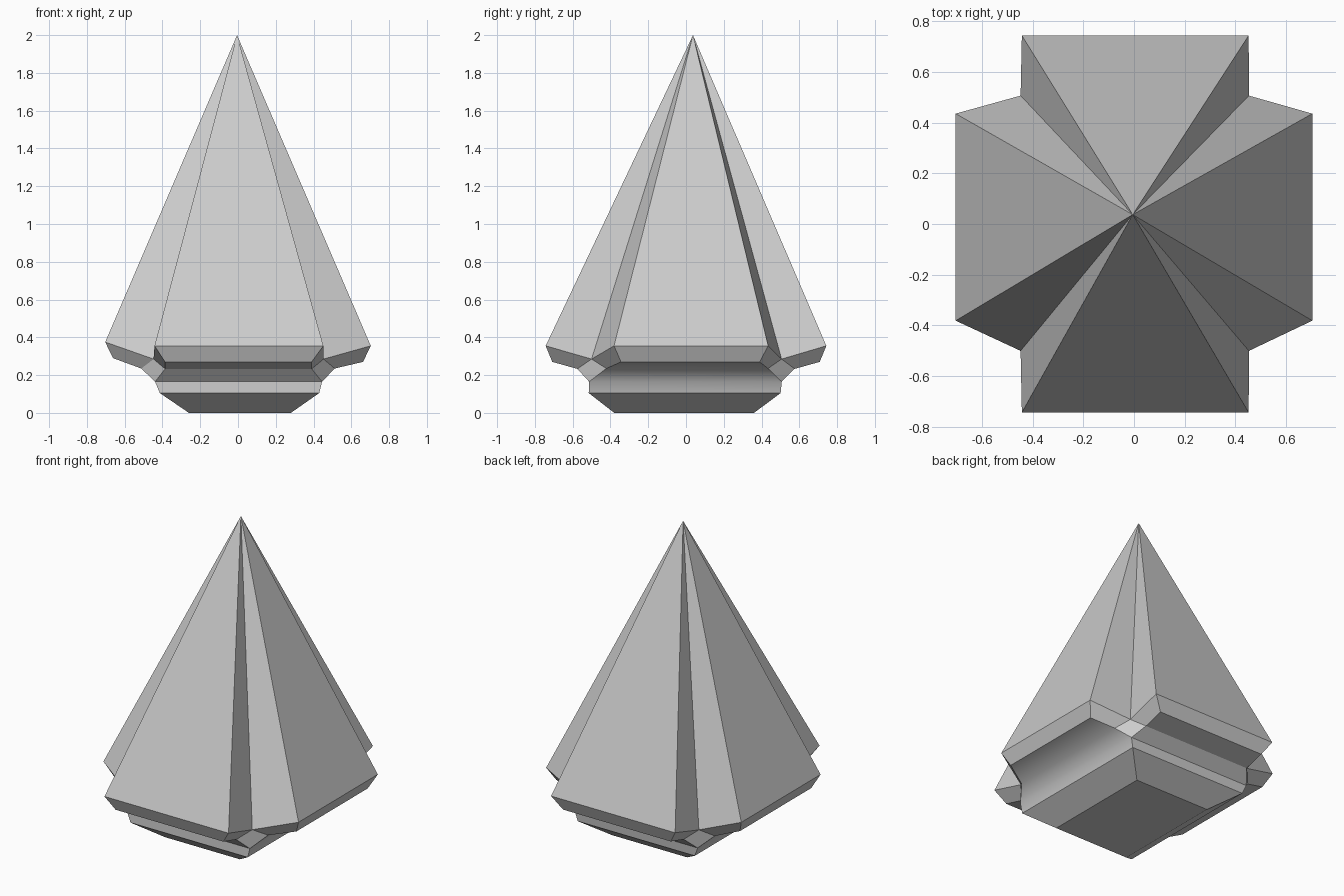
import bpy, bmesh

if "Cube" in bpy.data.objects:
    bpy.data.objects.remove(bpy.data.objects["Cube"])

bm = bmesh.new()
apex = bm.verts.new((-0.005, 0.037, 2.0))


def corner(sx, sy):
    """All points of one quarter of the body, mirrored by the signs sx and sy."""
    lift = 0.02 if sx < 0 else 0.0   # the left arm sits slightly higher
    pts = {
        "side_top": (0.703 * sx, 0.027 + 0.408 * sy, 0.355 + lift),
        "side_rim": (0.662 * sx, 0.023 + 0.367 * sy, 0.27 + lift),
        "end_top": (0.005 + 0.447 * sx, 0.743 * sy, 0.355),
        "end_rim": (0.002 + 0.388 * sx, 0.708 * sy, 0.27),
        "notch": (0.003 + 0.45 * sx, 0.003 + 0.503 * sy, 0.285),
        "side_in": (0.512 * sx, 0.006 + 0.428 * sy, 0.235),
        "end_in": (0.002 + 0.388 * sx, 0.575 * sy, 0.233),
        "neck": (0.003 + 0.442 * sx, -0.003 + 0.51 * sy, 0.165),
        "low": (0.008 + 0.422 * sx, -0.007 + 0.508 * sy, 0.105),
        "base": (0.01 + 0.27 * sx, -0.01 + 0.37 * sy, 0.0),
    }
    return {k: bm.verts.new(p) for k, p in pts.items()}


c = {(sx, sy): corner(sx, sy) for sx in (-1, 1) for sy in (-1, 1)}

# notched corners: two spire facets, two arm ends and the small diamond
for q in c.values():
    for arm in ("side", "end"):
        bm.faces.new((apex, q[arm + "_top"], q["notch"]))
        bm.faces.new((q[arm + "_top"], q["notch"], q[arm + "_in"], q[arm + "_rim"]))
    bm.faces.new((q["notch"], q["side_in"], q["neck"], q["end_in"]))

# four sides: spire facet, rim, undercut, neck, foot; left and right undercuts are smooth
for arm, pairs in (("side", [((s, -1), (s, 1)) for s in (-1, 1)]),
                   ("end", [((-1, s), (1, s)) for s in (-1, 1)])):
    levels = [arm + "_top", arm + "_rim", arm + "_in", "neck", "low", "base"]
    for ka, kb in pairs:
        a, b = c[ka], c[kb]
        bm.faces.new((apex, a[levels[0]], b[levels[0]]))
        for i, (u, v) in enumerate(zip(levels, levels[1:])):
            f = bm.faces.new((a[u], b[u], b[v], a[v]))
            f.smooth = arm == "side" and 1 <= i <= 3

# flat underside
bm.faces.new([c[k]["base"] for k in ((-1, -1), (-1, 1), (1, 1), (1, -1))])

bmesh.ops.recalc_face_normals(bm, faces=bm.faces)

# keep hard edges wherever a smooth face meets a flat one
for e in bm.edges:
    e.smooth = all(f.smooth for f in e.link_faces)

mesh = bpy.data.meshes.new("faceted_spire")
bm.to_mesh(mesh)
bm.free()
bpy.context.collection.objects.link(bpy.data.objects.new("faceted_spire", mesh))
